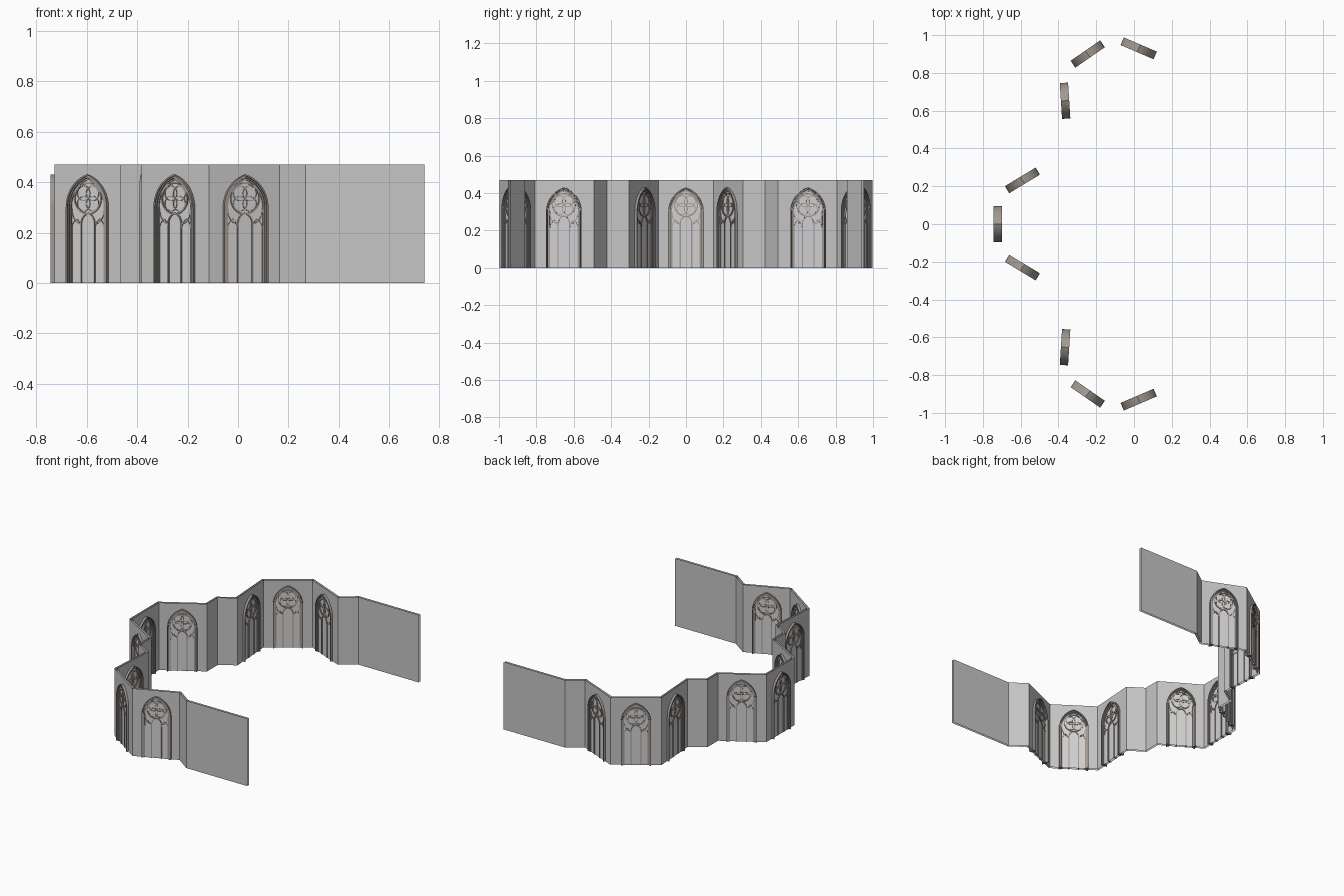
import bpy, bmesh, math
from mathutils import Vector, Matrix

if "Cube" in bpy.data.objects:
    bpy.data.objects.remove(bpy.data.objects["Cube"])

HEIGHT = 0.47


def material(name, rgb):
    m = bpy.data.materials.new(name)
    m.diffuse_color = (*rgb, 1)
    m.use_nodes = True
    m.node_tree.nodes["Principled BSDF"].inputs["Base Color"].default_value = m.diffuse_color
    return m


WALL = material("grey plaster", (0.57, 0.57, 0.57))
STONE = material("brown stone", (0.36, 0.32, 0.285))
PANE = material("pale glass", (0.64, 0.64, 0.65))


def offset(pts, d, closed=False):
    """Mitred offset of a 2D path; positive d is to the left."""
    pts = [Vector(p) for p in pts]
    n, out = len(pts), []
    for i, p in enumerate(pts):
        a = pts[i - 1] if i > 0 or closed else None
        b = pts[(i + 1) % n] if i < n - 1 or closed else None
        t1 = (p - a).normalized() if a else (b - p).normalized()
        t2 = (b - p).normalized() if b else t1
        n1, n2 = Vector((-t1.y, t1.x)), Vector((-t2.y, t2.x))
        m = (n1 + n2).normalized()
        out.append(p + m * (d / max(0.4, m.dot(n1))))
    return out


def rib(bm, pts, width, depth, closed=False):
    """Rectangular bar swept along a path in the window plane."""
    l, r = offset(pts, width / 2, closed), offset(pts, -width / 2, closed)
    rings = [[bm.verts.new((q.x, s * depth / 2, q.y)) for q, s in
              ((a, -1), (a, 1), (b, 1), (b, -1))] for a, b in zip(l, r)]
    pairs = list(zip(rings, rings[1:]))
    if closed:
        pairs.append((rings[-1], rings[0]))
    else:
        bm.faces.new(rings[0])
        bm.faces.new(rings[-1][::-1])
    for a, b in pairs:
        for k in range(4):
            bm.faces.new((a[k], b[k], b[(k + 1) % 4], a[(k + 1) % 4]))


def arch(half, spring, rise, cx=0, inset=0, foot=0, steps=12):
    """Pointed arch outline with straight legs."""
    R = (half * half + rise * rise) / (2 * half)
    c, r = half - R, R - inset
    top = math.acos(max(-1, min(1, -c / r)))
    right = [(c + r * math.cos(top * i / steps), spring + r * math.sin(top * i / steps))
             for i in range(steps + 1)]
    right = [(half - inset, foot)] + right
    return [(cx + x, z) for x, z in right] + [(cx - x, z) for x, z in right[-2::-1]]


def circle(cx, cz, r, n=28):
    return [(cx + r * math.cos(2 * math.pi * i / n), cz + r * math.sin(2 * math.pi * i / n))
            for i in range(n)]


def finish(bm, name, mat, normals=True):
    if normals:
        bmesh.ops.recalc_face_normals(bm, faces=bm.faces)
    me = bpy.data.meshes.new(name)
    bm.to_mesh(me)
    bm.free()
    me.materials.append(mat)
    return me


def add(name, me, mat=Matrix()):
    o = bpy.data.objects.new(name, me)
    o.matrix_world = mat
    bpy.context.collection.objects.link(o)
    return o


# Folded wall: half plan, mirrored across y = 0
half = [(0.74, 0.945), (0.27, 0.945), (0.165, 0.87), (-0.115, 0.99), (-0.375, 0.81),
        (-0.355, 0.495), (-0.46, 0.425), (-0.46, 0.31), (-0.7215, 0.152)]
plan = half + [(x, -y) for x, y in half[::-1]]

# Two open wall skins, inner and outer
bm = bmesh.new()
for d in (-0.007, 0.007):
    line = offset(plan, d)
    lo = [bm.verts.new((p.x, p.y, 0)) for p in line]
    hi = [bm.verts.new((p.x, p.y, HEIGHT)) for p in line]
    for i in range(len(line) - 1):
        f = (lo[i], lo[i + 1], hi[i + 1], hi[i])
        bm.faces.new(f if d < 0 else f[::-1])
add("folded_wall", finish(bm, "folded_wall", WALL, False))

# Stepped window frame: nested arches, deepest outside
bm = bmesh.new()
for inset, width, depth in ((0.003, 0.006, 0.044), (0.0095, 0.005, 0.034), (0.0165, 0.006, 0.026)):
    rib(bm, arch(0.095, 0.30, 0.13, inset=inset), width, depth)
frame = finish(bm, "window_frame", STONE)

# Tracery: mullions with lancet heads, rose circle, four interlaced rings
bm = bmesh.new()
rib(bm, arch(0.031, 0.235, 0.042), 0.006, 0.026)
for s in (-1, 1):
    rib(bm, arch(0.0215, 0.215, 0.038, cx=s * 0.0535), 0.004, 0.022)
    rib(bm, [(s * (0.033 + 0.042 * math.sin(t)), 0.295 - 0.06 * math.cos(t))
             for t in (math.pi / 2 * i / 8 for i in range(9))], 0.004, 0.022)
rib(bm, circle(0, 0.335, 0.061, 40), 0.006, 0.026, True)
for k in range(4):
    a = math.pi / 4 + k * math.pi / 2
    rib(bm, circle(0.029 * math.cos(a), 0.335 + 0.029 * math.sin(a), 0.029), 0.004, 0.022, True)
tracery = finish(bm, "window_tracery", STONE)

# Glass plate just proud of both wall skins
bm = bmesh.new()
outline = arch(0.095, 0.30, 0.13, inset=0.016)
for y in (-0.008, 0.008):
    vs = [bm.verts.new((x, y, z)) for x, z in outline]
    bm.faces.new(vs if y < 0 else vs[::-1])
glass = finish(bm, "window_glass", PANE, False)

# Nine windows, one in each chapel wall
smooth = []
for n, i in enumerate((2, 3, 4, 7, 8, 9, 12, 13, 14)):
    a, b = Vector(plan[i]), Vector(plan[i + 1])
    mid, t = (a + b) / 2, b - a
    m = Matrix.Translation((mid.x, mid.y, 0)) @ Matrix.Rotation(math.atan2(t.y, t.x), 4, 'Z')
    objs = [add(f"{me.name}_{n + 1}", me, m) for me in (frame, tracery, glass)]
    if n == 0:
        smooth = objs[:2]

# Smooth the curved stone bars, keeping crisp edges
for o in smooth:
    o.select_set(True)
bpy.context.view_layer.objects.active = smooth[0]
bpy.ops.object.shade_smooth_by_angle(angle=math.radians(30))
